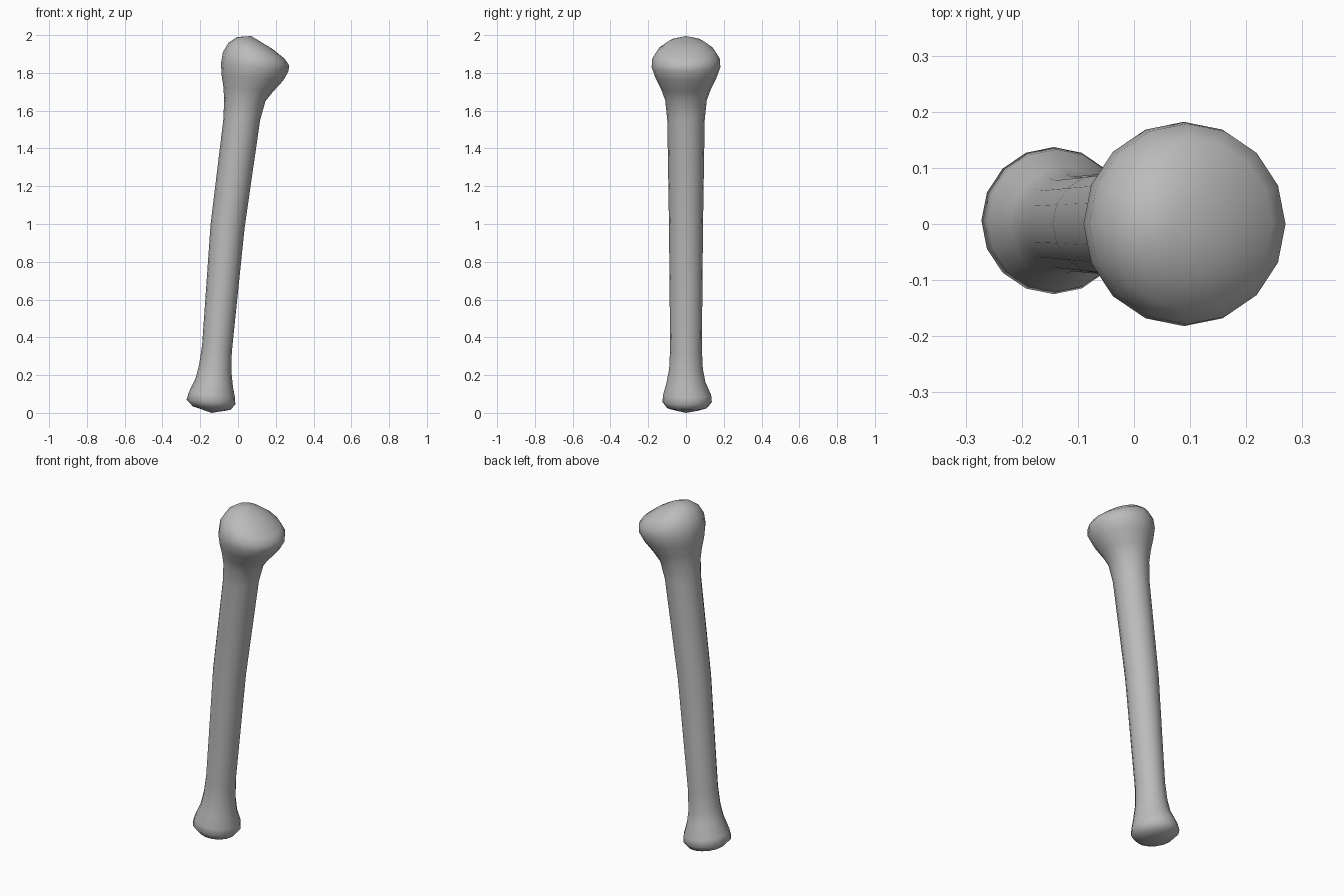
import bpy, bmesh, math

cube = bpy.data.objects.get("Cube")
if cube:
    bpy.data.objects.remove(cube, do_unlink=True)

SIDES = 16

# Matte grey
grey = bpy.data.materials.new("bone_grey")
grey.use_nodes = True
grey.diffuse_color = (0.5, 0.5, 0.5, 1)
grey.node_tree.nodes["Principled BSDF"].inputs["Base Color"].default_value = (0.5, 0.5, 0.5, 1)

# Tilted cross-sections, bottom to top: left x, left z, right x, right z, half depth
sections = [
    (-0.19, 0.018, -0.09, 0.008, 0.06),
    (-0.24, 0.035, -0.04, 0.016, 0.105),
    (-0.272, 0.07, -0.014, 0.045, 0.131),
    (-0.26, 0.11, -0.016, 0.08, 0.127),
    (-0.222, 0.19, -0.027, 0.14, 0.102),
    (-0.205, 0.26, -0.034, 0.21, 0.089),
    (-0.19, 0.36, -0.033, 0.32, 0.084),
    (-0.145, 1.00, 0.035, 0.98, 0.090),
    (-0.078, 1.55, 0.117, 1.55, 0.099),
    (-0.073, 1.66, 0.145, 1.65, 0.110),
    (-0.078, 1.73, 0.185, 1.70, 0.132),
    (-0.087, 1.79, 0.24, 1.76, 0.162),
    (-0.090, 1.85, 0.268, 1.81, 0.182),
    (-0.080, 1.91, 0.270, 1.84, 0.179),
    (-0.050, 1.96, 0.247, 1.875, 0.153),
    (-0.005, 1.99, 0.185, 1.925, 0.098),
]

bm = bmesh.new()
rings = []
for lx, lz, rx, rz, depth in sections:
    ring = []
    for i in range(SIDES):
        a = math.tau * i / SIDES
        t = (1 + math.cos(a)) / 2
        ring.append(bm.verts.new((lx + (rx - lx) * t, depth * math.sin(a), lz + (rz - lz) * t)))
    rings.append(ring)

# Skin between neighbouring sections
for low, high in zip(rings, rings[1:]):
    for i in range(SIDES):
        j = (i + 1) % SIDES
        bm.faces.new((low[i], low[j], high[j], high[i]))

# Rounded ends meeting at a pole
for ring, pole in ((rings[0], (-0.14, 0, 0)), (rings[-1], (0.07, 0, 1.995))):
    tip = bm.verts.new(pole)
    for i in range(SIDES):
        bm.faces.new((ring[i], ring[(i + 1) % SIDES], tip))

# Lower knob sits slightly towards the back
for ring in rings[:4]:
    for v in ring:
        v.co.y += 0.006

bmesh.ops.recalc_face_normals(bm, faces=bm.faces)
for f in bm.faces:
    f.smooth = True

mesh = bpy.data.meshes.new("long_bone")
bm.to_mesh(mesh)
bm.free()
mesh.materials.append(grey)
bone = bpy.data.objects.new("long_bone", mesh)
bpy.context.collection.objects.link(bone)
